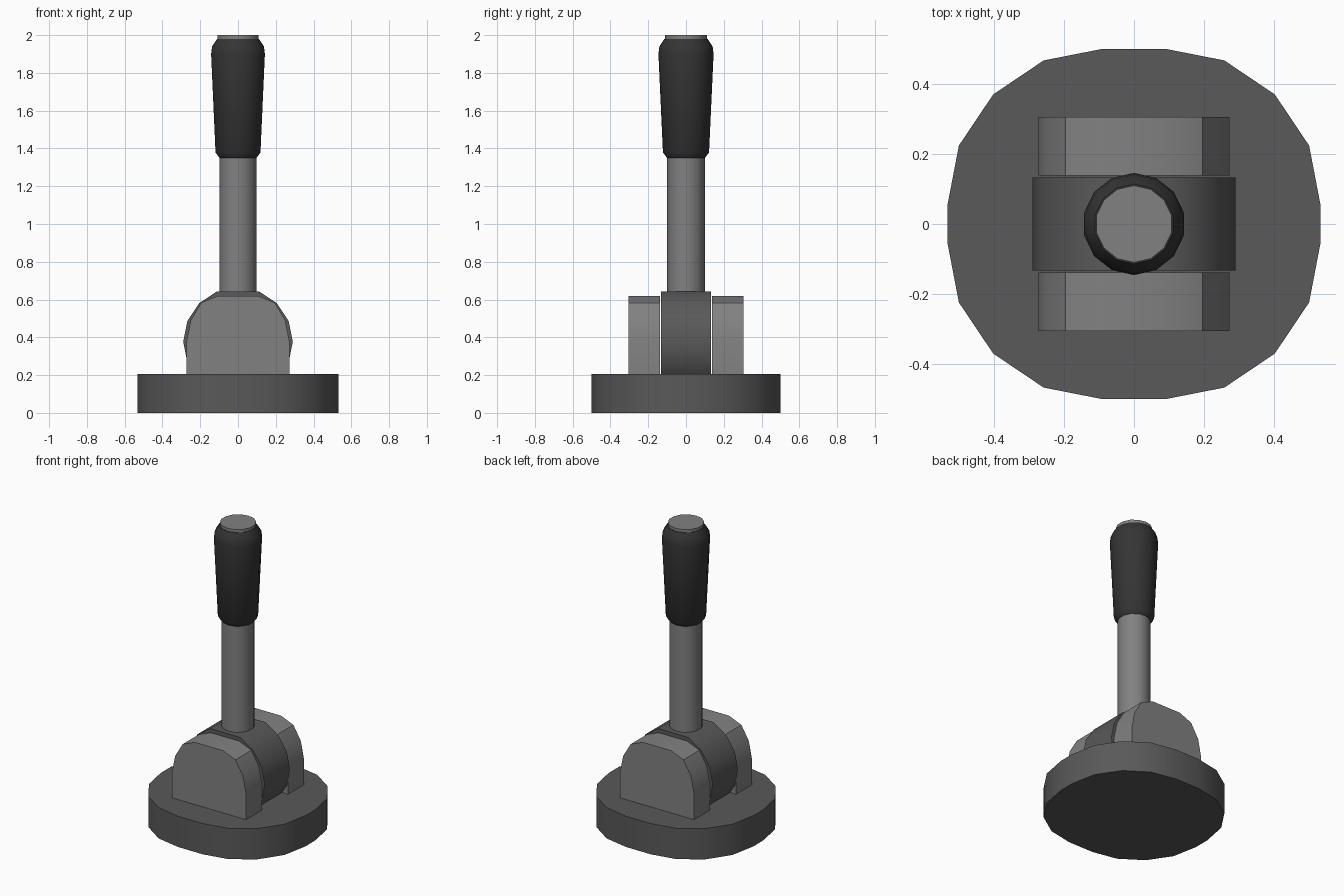
import bpy, bmesh
from math import sin, cos, pi, radians

if "Cube" in bpy.data.objects:
    bpy.data.objects.remove(bpy.data.objects["Cube"])


def material(name, value):
    m = bpy.data.materials.new(name)
    m.diffuse_color = (value, value, value, 1)
    m.use_nodes = True
    m.node_tree.nodes["Principled BSDF"].inputs["Base Color"].default_value = m.diffuse_color
    return m


METAL = material("metal", 0.22)
DARK = material("dark_metal", 0.10)
RUBBER = material("rubber", 0.035)


def finish(name, bm, mat, angle):
    bmesh.ops.recalc_face_normals(bm, faces=bm.faces)
    mesh = bpy.data.meshes.new(name)
    bm.to_mesh(mesh)
    bm.free()
    mesh.materials.append(mat)
    ob = bpy.data.objects.new(name, mesh)
    bpy.context.collection.objects.link(ob)
    bpy.context.view_layer.objects.active = ob
    ob.select_set(True)
    bpy.ops.object.shade_smooth_by_angle(angle=radians(angle))
    ob.select_set(False)


def extrude(name, points, direction, mat):
    bm = bmesh.new()
    face = bm.faces.new([bm.verts.new(p) for p in points])
    new = bmesh.ops.extrude_face_region(bm, geom=[face])["geom"]
    bmesh.ops.translate(bm, vec=direction,
                        verts=[v for v in new if isinstance(v, bmesh.types.BMVert)])
    finish(name, bm, mat, 35)


def lathe(name, profile, mat, sides=14):
    bm = bmesh.new()
    rings = [[bm.verts.new((r * cos(pi / 2 + 2 * pi * i / sides),
                            r * sin(pi / 2 + 2 * pi * i / sides), z))
              for i in range(sides)] for r, z in profile]
    for a, b in zip(rings, rings[1:]):
        for i in range(sides):
            j = (i + 1) % sides
            bm.faces.new((a[i], a[j], b[j], b[i]))
    bm.faces.new(rings[0])
    bm.faces.new(rings[-1])
    finish(name, bm, mat, 35)


# Slightly oval base plate, one quarter mirrored twice
quarter = [(0.533, 0.052), (0.5, 0.224), (0.402, 0.37), (0.258, 0.467), (0.09, 0.5)]
half = quarter + [(-x, y) for x, y in reversed(quarter)]
outline = half + [(x, -y) for x, y in reversed(half)]
extrude("base_plate", [(x, y, 0) for x, y in outline], (0, 0, 0.205), DARK)

# Two round-topped brackets
side = [(0.273, 0.205), (0.273, 0.375), (0.25, 0.49), (0.195, 0.583), (0.105, 0.62)]
arch = side + [(-x, z) for x, z in reversed(side)]
for label, y in (("front", -0.305), ("back", 0.138)):
    extrude(label + "_bracket", [(x, y, z) for x, z in arch], (0, 0.167, 0), METAL)

# Pivot drum: 16 sides with the top flattened for the shaft
drum = [(0.29 * cos(i * pi / 8), 0.376 + 0.29 * sin(i * pi / 8))
        for i in range(16) if i != 4]
extrude("pivot_drum", [(x, -0.133, z) for x, z in drum], (0, 0.266, 0), DARK)

# Lever shaft, rubber grip and end cap
lathe("lever_shaft", [(0.1, 0.6), (0.1, 1.4)], METAL)
lathe("grip", [(0.1, 1.35), (0.122, 1.378), (0.146, 1.90), (0.141, 1.94), (0.114, 1.98)], RUBBER)
lathe("end_cap", [(0.11, 1.95), (0.11, 2.0)], METAL)
